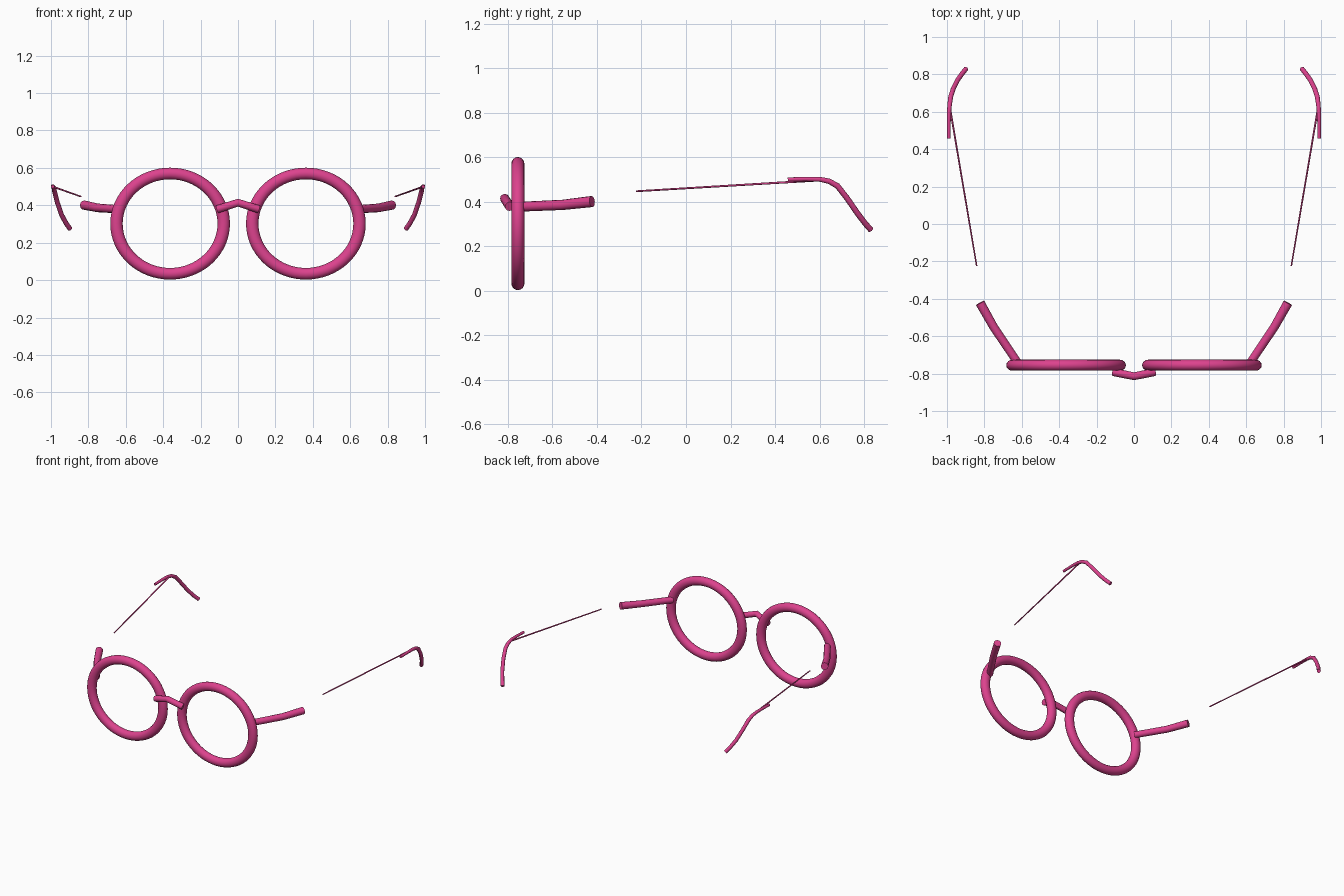
import bpy
import math

if "Cube" in bpy.data.objects:
    bpy.data.objects.remove(bpy.data.objects["Cube"])

pink = bpy.data.materials.new("pink_frame")
pink.diffuse_color = (0.72, 0.055, 0.27, 1.0)
pink.use_nodes = True
pink.node_tree.nodes["Principled BSDF"].inputs["Base Color"].default_value = pink.diffuse_color


def finish(obj, name):
    """Name, colour and smooth one part."""
    obj.name = name
    obj.data.materials.clear()
    obj.data.materials.append(pink)
    bpy.ops.object.select_all(action='DESELECT')
    obj.select_set(True)
    bpy.context.view_layer.objects.active = obj
    bpy.ops.object.shade_smooth_by_angle(angle=math.radians(40))


def tube(name, points, side=1):
    """Capped round tube through (x, y, z, radius) points, x flipped by side."""
    curve = bpy.data.curves.new(name, 'CURVE')
    curve.dimensions = '3D'
    curve.bevel_depth = 1.0
    curve.bevel_resolution = 4
    curve.use_fill_caps = True
    spline = curve.splines.new('POLY')
    spline.points.add(len(points) - 1)
    for p, (x, y, z, r) in zip(spline.points, points):
        p.co = (x * side, y, z, 1)
        p.radius = r
    obj = bpy.data.objects.new(name, curve)
    bpy.context.collection.objects.link(obj)
    bpy.ops.object.select_all(action='DESELECT')
    obj.select_set(True)
    bpy.context.view_layer.objects.active = obj
    bpy.ops.object.convert(target='MESH')
    finish(bpy.context.object, name)


for side, label in ((-1, "left"), (1, "right")):
    # Slightly oval lens rim
    bpy.ops.mesh.primitive_torus_add(
        major_segments=64, minor_segments=16, major_radius=0.268,
        minor_radius=0.031, location=(0.363 * side, -0.755, 0.302),
        rotation=(math.pi / 2, 0, 0))
    rim = bpy.context.object
    rim.scale = (1.07, 1.0, 0.95)
    bpy.ops.object.transform_apply(location=False, rotation=False, scale=True)
    finish(rim, label + "_rim")

    # Thick bent arm behind the rim
    tube(label + "_hinge_arm", [
        (0.625, -0.737, 0.378, 0.022),
        (0.749, -0.553, 0.386, 0.023),
        (0.823, -0.422, 0.401, 0.025)], side)

    # Thin straight temple wire
    tube(label + "_temple_wire", [
        (0.841, -0.225, 0.447, 0.004),
        (0.982, 0.61, 0.497, 0.005)], side)

    # Curved ear hook
    tube(label + "_ear_hook", [
        (0.990, 0.457, 0.500, 0.009),
        (0.990, 0.540, 0.502, 0.010),
        (0.989, 0.600, 0.501, 0.011),
        (0.985, 0.643, 0.492, 0.012),
        (0.980, 0.680, 0.471, 0.013),
        (0.966, 0.724, 0.415, 0.013),
        (0.943, 0.770, 0.348, 0.013),
        (0.918, 0.805, 0.302, 0.013),
        (0.898, 0.830, 0.274, 0.013)], side)

# Peaked nose bridge
tube("nose_bridge", [
    (-0.110, -0.792, 0.379, 0.021),
    (0.0, -0.814, 0.414, 0.021),
    (0.110, -0.792, 0.379, 0.021)])
